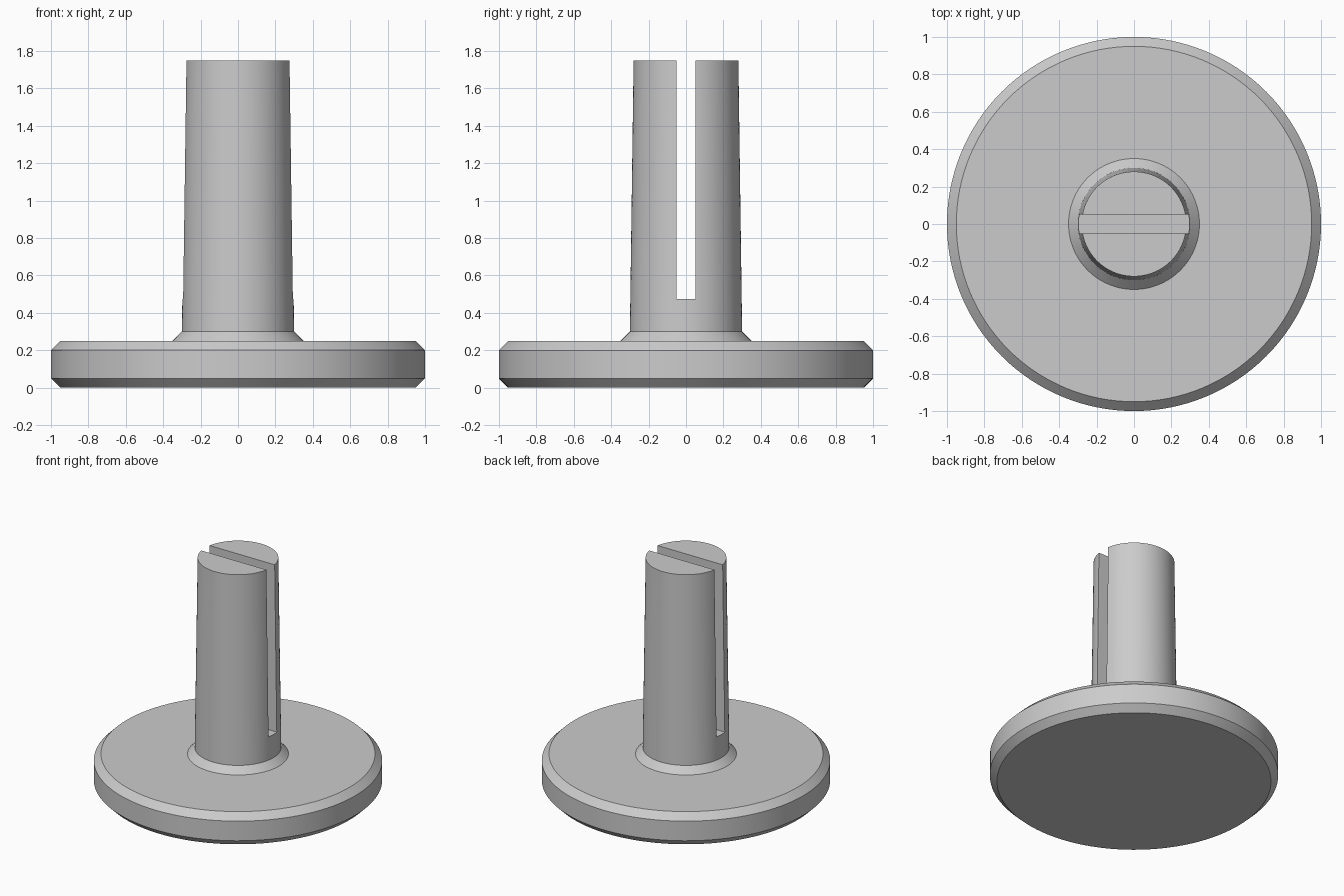
import bpy, bmesh, math

if "Cube" in bpy.data.objects:
    bpy.data.objects.remove(bpy.data.objects["Cube"])

SEGMENTS = 128

grey = bpy.data.materials.new("light grey")
grey.diffuse_color = (0.6, 0.6, 0.6, 1)
grey.use_nodes = True
grey.node_tree.nodes["Principled BSDF"].inputs["Base Color"].default_value = grey.diffuse_color


def finish(name, bm):
    bmesh.ops.recalc_face_normals(bm, faces=bm.faces)
    mesh = bpy.data.meshes.new(name)
    bm.to_mesh(mesh)
    bm.free()
    obj = bpy.data.objects.new(name, mesh)
    bpy.context.collection.objects.link(obj)
    mesh.materials.append(grey)
    return obj


def turned(name, profile):
    """Closed solid of revolution from (radius, height) points, bottom to top."""
    bm = bmesh.new()
    rings = []
    for r, z in profile:
        rings.append([bm.verts.new((r * math.cos(a), r * math.sin(a), z))
                      for a in (2 * math.pi * i / SEGMENTS for i in range(SEGMENTS))])
    for low, high in zip(rings, rings[1:]):
        for i in range(SEGMENTS):
            j = (i + 1) % SEGMENTS
            bm.faces.new((low[i], low[j], high[j], high[i]))
    bm.faces.new(rings[0][::-1])
    bm.faces.new(rings[-1])
    return finish(name, bm)


# Chamfered disc, sloped collar and tapered stem turned as one body
body = turned("slotted_stem_and_disc", [
    (0.95, 0), (1, 0.05), (1, 0.2), (0.95, 0.25),
    (0.35, 0.25), (0.3, 0.3), (0.28, 1.75)])

# Cutter for the slot running through the stem along x
bm = bmesh.new()
bmesh.ops.create_cube(bm, size=1)
bmesh.ops.scale(bm, verts=bm.verts, vec=(1, 0.1, 1.525))
bmesh.ops.translate(bm, verts=bm.verts, vec=(0, 0, 0.475 + 1.525 / 2))
cutter = finish("slot_cutter", bm)
cutter.hide_render = True

# Cut the slot and keep the result
bpy.context.view_layer.objects.active = body
body.select_set(True)
cutter.select_set(False)
slot = body.modifiers.new("slot", 'BOOLEAN')
slot.operation = 'DIFFERENCE'
slot.solver = 'EXACT'
slot.object = cutter
bpy.ops.object.modifier_apply(modifier=slot.name)
bpy.data.objects.remove(cutter)

# Round walls smooth, chamfers and slot edges sharp
bpy.ops.object.shade_smooth_by_angle(angle=math.radians(30))
